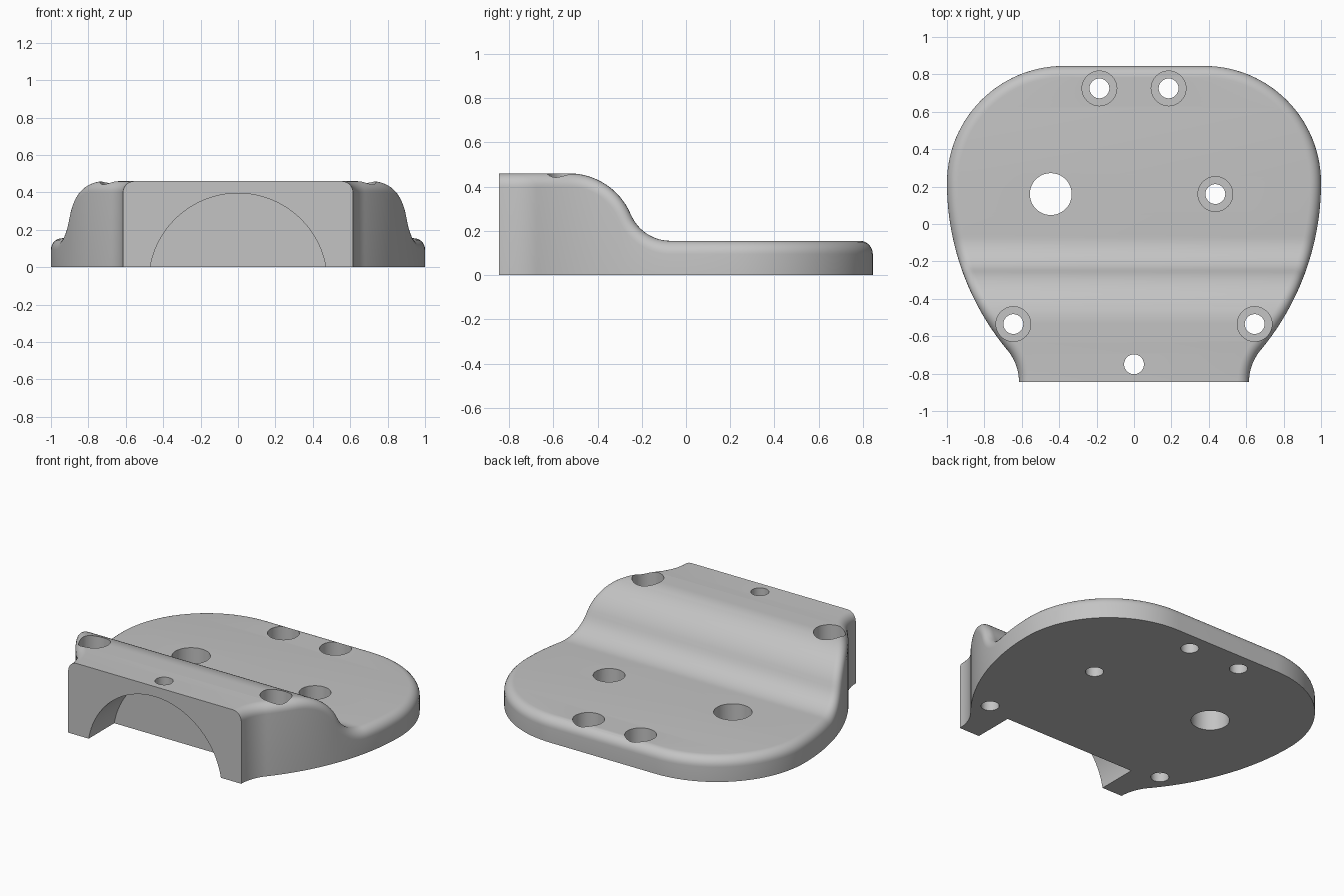
import bpy
import bmesh
from math import sin, cos, asin, pi, sqrt
from mathutils import Vector

cube = bpy.data.objects.get("Cube")
if cube:
    bpy.data.objects.remove(cube, do_unlink=True)

grey = bpy.data.materials.new("plain grey")
grey.use_nodes = True
grey.diffuse_color = (0.55, 0.55, 0.55, 1)
grey.node_tree.nodes["Principled BSDF"].inputs["Base Color"].default_value = (0.55, 0.55, 0.55, 1)

FRONT, BACK = -0.845, 0.845
HIGH, LOW = 0.46, 0.155
FILLET = 0.06

# Ramp between the two levels: a convex arc tangent to a concave arc
Y1, Y2 = -0.53, -0.07
DROP = HIGH - LOW
RSUM = ((Y2 - Y1) ** 2 + DROP ** 2) / (2 * DROP)
R1 = RSUM * 0.61
R2 = RSUM - R1
SIN_RAMP = (Y2 - Y1) / RSUM


def height(y, d=0.0):
    """Height of the top surface offset inward by d."""
    r1, r2 = R1 - d, R2 + d
    if y <= Y1:
        return HIGH - d
    if y >= Y2:
        return LOW - d
    if y < Y1 + r1 * SIN_RAMP:
        return HIGH - R1 + sqrt(r1 * r1 - (y - Y1) ** 2)
    return LOW + R2 - sqrt(r2 * r2 - (Y2 - y) ** 2)


def half_outline():
    """Points and inward normals: flared neck, long side arc, back corner."""
    corner, side, yc, neck = 0.625, 1.4, 0.22, 0.615
    inset, dy = 1 - neck, yc - FRONT
    total = (dy ** 2 + inset ** 2) / (2 * inset)
    flare = total - side
    end = asin(dy / total)
    pts = []

    def arc(x, y, r, a0, a1, n):
        for k in range(n):
            a = a0 + (a1 - a0) * k / n
            out = Vector((cos(a), sin(a)))
            pts.append((Vector((x, y)) + out * r, -out if r > 0 else out * -1))

    # A negative radius puts the arc on the far side of its centre
    arc(neck + flare, FRONT, -flare, 0, -end, 14)
    arc(1 - side, yc, side, -end, 0, 70)
    arc(1 - corner, BACK - corner, corner, 0, pi / 2, 28)
    pts.append((Vector((1 - corner, BACK)), Vector((0, -1))))
    return pts


def section(p, n):
    """Cross-section column on the left side, bottom to top."""
    col = [(p.x, p.y, 0)]
    steps = 7
    for k in range(steps + 1):
        t = pi / 2 * k / steps
        q = p + n * FILLET * (1 - cos(t))
        col.append((q.x, q.y, height(q.y, FILLET * (1 - sin(t)))))
    return col


# Body skin, mirrored across x
bm = bmesh.new()
rows = []
for p, n in half_outline():
    col = section(p, n)
    rows.append([bm.verts.new(c) for c in col]
                + [bm.verts.new((-x, y, z)) for x, y, z in reversed(col)])
count = len(rows[0])
for a, b in zip(rows, rows[1:]):
    for j in range(count):
        k = (j + 1) % count
        bm.faces.new((a[j], b[j], b[k], a[k]))
bm.faces.new(rows[0])
last = rows[-1]
for j in range(count // 2 - 1):
    bm.faces.new((last[j], last[count - 1 - j], last[count - 2 - j], last[j + 1]))
bmesh.ops.recalc_face_normals(bm, faces=bm.faces)
mesh = bpy.data.meshes.new("mounting_plate")
bm.to_mesh(mesh)
bm.free()
plate = bpy.data.objects.new("mounting_plate", mesh)
bpy.context.collection.objects.link(plate)
mesh.materials.append(grey)


def cut(location, radius, depth, rotation=(0, 0, 0), sides=48):
    """Subtract a cylinder from the plate."""
    bpy.ops.mesh.primitive_cylinder_add(vertices=sides, radius=radius, depth=depth,
                                        location=location, rotation=rotation)
    cutter = bpy.context.object
    cutter.name = "hole_cutter"
    cutter.hide_render = True
    cutter.data.materials.append(grey)
    bpy.ops.object.select_all(action="DESELECT")
    plate.select_set(True)
    bpy.context.view_layer.objects.active = plate
    mod = plate.modifiers.new("cut", "BOOLEAN")
    mod.operation = "DIFFERENCE"
    mod.solver = "EXACT"
    mod.object = cutter
    bpy.ops.object.modifier_apply(modifier=mod.name)
    bpy.data.objects.remove(cutter, do_unlink=True)


# Arched recess under the raised front
cut((0, FRONT, -0.082), 0.477, 0.52, (pi / 2, 0, 0), 128)

# Plain through holes
cut((-0.445, 0.16, 0.2), 0.112, 1)
cut((0, -0.75, 0.2), 0.053, 1)

# Counterbored screw holes
FLOOR = 0.06
for x, y in ((-0.185, 0.725), (0.185, 0.725), (0.435, 0.16), (-0.645, -0.535), (0.645, -0.535)):
    cut((x, y, 0.2), 0.053, 1)
    cut((x, y, FLOOR + 0.5), 0.093, 1)

bpy.ops.object.shade_smooth_by_angle(angle=pi / 6)
